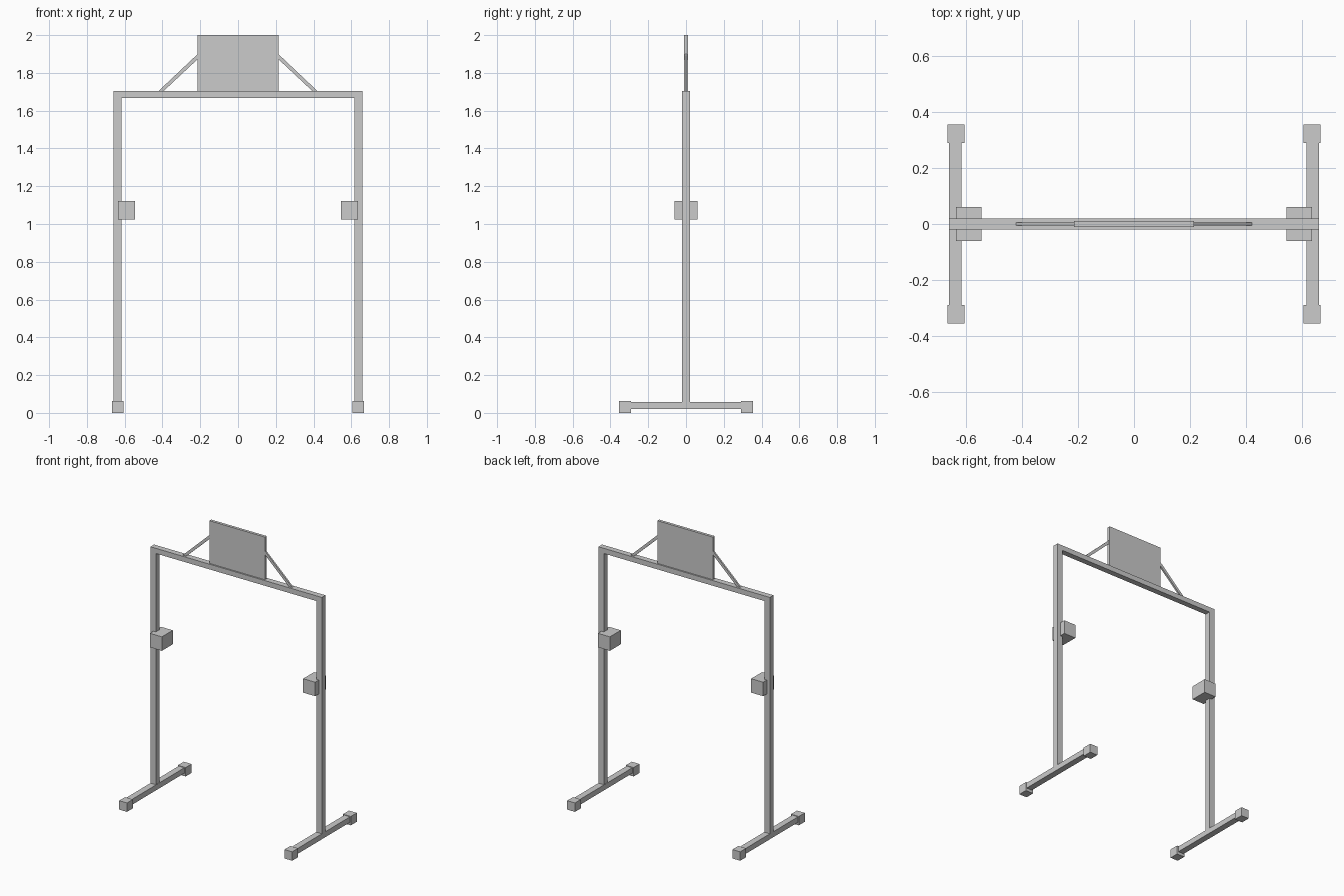
import bpy
import bmesh
from mathutils import Vector

if "Cube" in bpy.data.objects:
    bpy.data.objects.remove(bpy.data.objects["Cube"])


def prism(name, profile, y0, y1):
    """Extrude an x/z outline from y0 to y1."""
    bm = bmesh.new()
    face = bm.faces.new([bm.verts.new((x, y0, z)) for x, z in profile])
    out = bmesh.ops.extrude_face_region(bm, geom=[face])
    moved = [v for v in out["geom"] if isinstance(v, bmesh.types.BMVert)]
    bmesh.ops.translate(bm, verts=moved, vec=Vector((0, y1 - y0, 0)))
    bmesh.ops.recalc_face_normals(bm, faces=bm.faces)
    mesh = bpy.data.meshes.new(name)
    bm.to_mesh(mesh)
    bm.free()
    obj = bpy.data.objects.new(name, mesh)
    bpy.context.collection.objects.link(obj)
    return obj


def box(name, x, y, z):
    return prism(name, [(x[0], z[0]), (x[1], z[0]), (x[1], z[1]), (x[0], z[1])], *y)


# Crossbeam and sign panel
box("crossbeam", (-0.66, 0.66), (-0.02, 0.02), (1.667, 1.703))
box("sign_panel", (-0.214, 0.214), (-0.01, 0.01), (1.703, 2.0))

for label, s in (("left", -1), ("right", 1)):
    def span(a, b):
        return tuple(sorted((s * a, s * b)))

    # Upright post and floor bar
    box(label + "_post", span(0.618, 0.66), (-0.02, 0.02), (0.058, 1.667))
    box(label + "_floor_bar", span(0.616, 0.66), (-0.30, 0.30), (0.02, 0.058))

    # Sensor box gripping the inner side of the post
    box(label + "_sensor_box", span(0.544, 0.636), (-0.06, 0.06), (1.025, 1.122))

    # Foot blocks at both ends of the floor bar
    for end, t in (("front", -1), ("back", 1)):
        y = tuple(sorted((t * 0.29, t * 0.355)))
        box(label + "_" + end + "_foot", span(0.606, 0.666), y, (0.0, 0.062))

    # Diagonal brace from beam to panel edge
    prism(label + "_brace",
          [(s * 0.425, 1.70), (s * 0.398, 1.70), (s * 0.21, 1.876), (s * 0.21, 1.903)],
          -0.006, 0.006)
